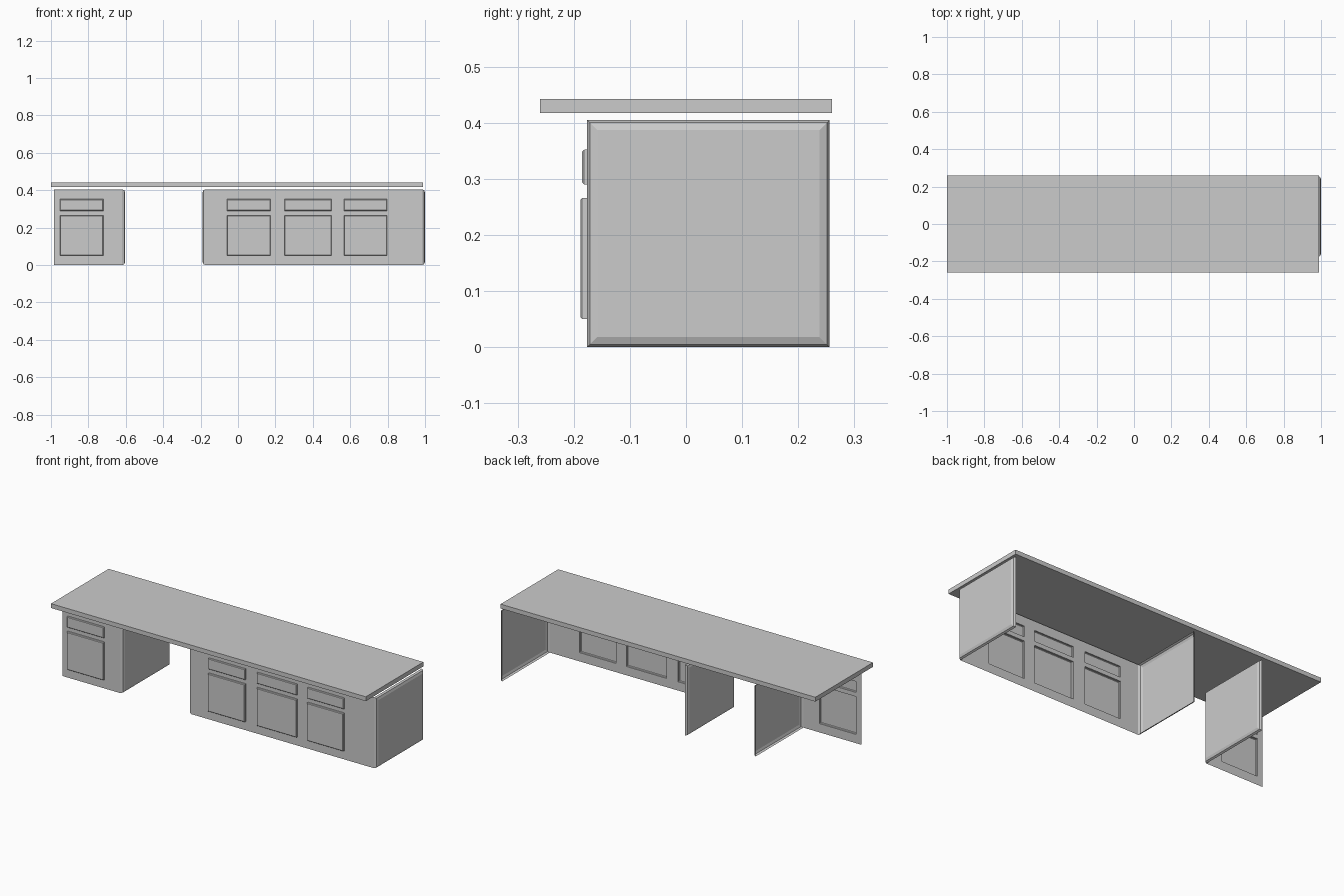
import bpy, bmesh

if "Cube" in bpy.data.objects:
    bpy.data.objects.remove(bpy.data.objects["Cube"])

FRONT, BACK, HEIGHT = -0.176, 0.256, 0.405
LIP = 0.016                                  # how far the side panels bulge out
ROWS = [(0.05, 0.266, 0.012), (0.29, 0.352, 0.009)]   # door, drawer: z0, z1, depth


def finish(name, bm):
    me = bpy.data.meshes.new(name)
    bm.to_mesh(me)
    bm.free()
    ob = bpy.data.objects.new(name, me)
    bpy.context.collection.objects.link(ob)
    return ob


def raise_face(bm, face, steps):
    # push a face outward through (inset, depth) steps
    for inset, depth in steps:
        bm.normal_update()
        bmesh.ops.inset_individual(bm, faces=[face], thickness=inset, depth=depth,
                                   use_even_offset=True)


def front_panel(name, x0, x1, doors):
    # thin sheet with doors and drawers pressed out of it
    xs = sorted([x0, x1] + [x for d in doors for x in d])
    zs = [0] + [z for r in ROWS for z in r[:2]] + [HEIGHT]
    bm = bmesh.new()
    grid = [[bm.verts.new((x, FRONT, z)) for z in zs] for x in xs]
    pressed = []
    for i in range(len(xs) - 1):
        for j in range(len(zs) - 1):
            f = bm.faces.new((grid[i][j], grid[i + 1][j],
                              grid[i + 1][j + 1], grid[i][j + 1]))
            if i % 2 and j % 2:
                pressed.append((f, ROWS[j // 2][2]))
    for f, depth in pressed:
        raise_face(bm, f, [(0.0002, depth - 0.003), (0.003, 0.003)])
    finish(name, bm)


def side_panel(name, x, sign):
    # sheet with a chamfered rim, bulging towards sign * x
    xi = x - sign * LIP
    ring = [(FRONT, 0), (BACK, 0), (BACK, HEIGHT), (FRONT, HEIGHT)]
    if sign < 0:
        ring.reverse()
    bm = bmesh.new()
    f = bm.faces.new([bm.verts.new((xi, y, z)) for y, z in ring])
    raise_face(bm, f, [(0.005, 0.011), (0.013, 0.005)])
    finish(name, bm)


# countertop
bm = bmesh.new()
bmesh.ops.create_cube(bm, size=1)
for v in bm.verts:
    v.co = (v.co.x * 1.99 - 0.005, v.co.y * 0.52, v.co.z * 0.025 + 0.4295)
finish("countertop", bm)

# left cabinet, open at its left end
front_panel("left_cabinet_front", -0.985, -0.603 - LIP, [(-0.953, -0.72)])
side_panel("left_cabinet_side", -0.603, 1)

# right cabinet, a side panel at each end
front_panel("right_cabinet_front", -0.19 + LIP, 1.0 - LIP,
            [(-0.06, 0.173), (0.248, 0.50), (0.566, 0.797)])
side_panel("right_cabinet_inner_side", -0.19, -1)
side_panel("right_cabinet_outer_side", 1.0, 1)
